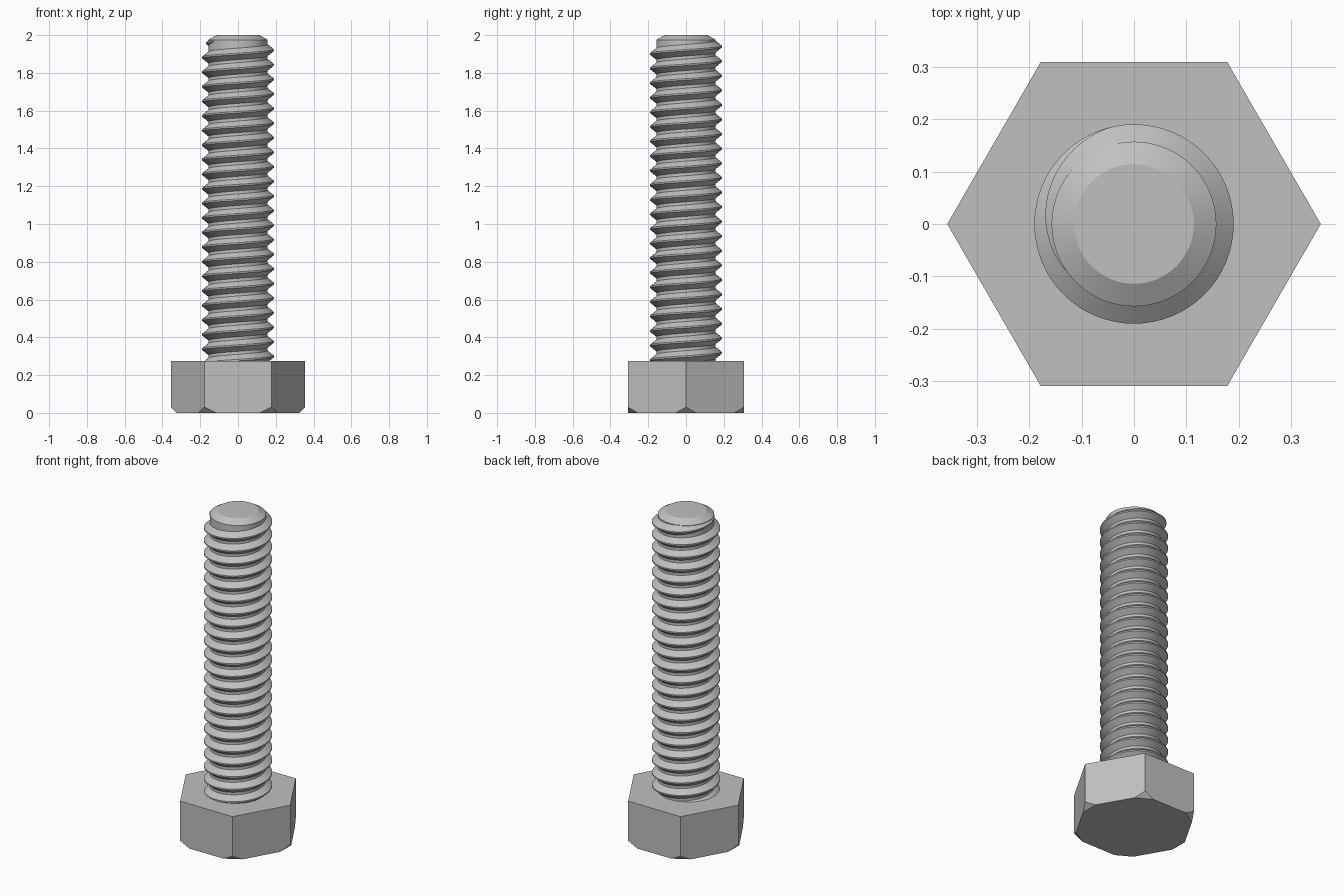
import bpy, bmesh
from math import sin, cos, pi, radians
from mathutils import Vector

cube = bpy.data.objects.get("Cube")
if cube:
    bpy.data.objects.remove(cube, do_unlink=True)

steel = bpy.data.materials.new("grey_steel")
steel.use_nodes = True
GREY = (0.53, 0.53, 0.53, 1)
steel.diffuse_color = GREY
steel.node_tree.nodes["Principled BSDF"].inputs["Base Color"].default_value = GREY


def finish(name, bm, smooth):
    """Turn a bmesh into a named steel object."""
    bmesh.ops.recalc_face_normals(bm, faces=bm.faces)
    mesh = bpy.data.meshes.new(name)
    bm.to_mesh(mesh)
    bm.free()
    mesh.materials.append(steel)
    obj = bpy.data.objects.new(name, mesh)
    bpy.context.collection.objects.link(obj)
    if smooth:
        bpy.ops.object.select_all(action='DESELECT')
        obj.select_set(True)
        bpy.context.view_layer.objects.active = obj
        bpy.ops.object.shade_smooth_by_angle(angle=radians(30))
    return obj


def skin(bm, rings, closed):
    """Join successive rings of vertices with quads and cap both ends."""
    n = len(rings[0])
    for a, b in zip(rings, rings[1:]):
        for i in range(n if closed else n - 1):
            j = (i + 1) % n
            bm.faces.new((a[i], a[j], b[j], b[i]))
    bm.faces.new(rings[0][::-1])
    bm.faces.new(rings[-1])


# Hexagonal head with its lower corners cut off
HEAD_R, HEAD_H, CUT_R = 0.356, 0.275, 0.325
bm = bmesh.new()
rings = [[bm.verts.new((HEAD_R * cos(k * pi / 3), HEAD_R * sin(k * pi / 3), z))
          for k in range(6)] for z in (0, HEAD_H)]
skin(bm, rings, True)
for k in range(6):
    c, s = cos(k * pi / 3), sin(k * pi / 3)
    cut = bmesh.ops.bisect_plane(
        bm, geom=bm.verts[:] + bm.edges[:] + bm.faces[:],
        plane_co=(CUT_R * c, CUT_R * s, 0), plane_no=Vector((c, s, -1)).normalized(),
        clear_outer=True)
    edges = [e for e in cut["geom_cut"] if isinstance(e, bmesh.types.BMEdge)]
    bmesh.ops.holes_fill(bm, edges=edges, sides=0)
finish("hex_head", bm, False)

# Shank core with a chamfered tip
CORE_R, SIDES = 0.157, 64
bm = bmesh.new()
rings = [[bm.verts.new((r * cos(2 * pi * k / SIDES), r * sin(2 * pi * k / SIDES), z))
          for k in range(SIDES)]
         for r, z in ((CORE_R, 0.2), (CORE_R, 1.975), (0.114, 2.0))]
skin(bm, rings, True)
finish("shank_core", bm, True)

# Right-handed thread, swept up a helix and fading out at the top
PITCH, CREST_R, CREST_Z = 0.0772, 0.19, 1.92
BASE_HALF, CREST_HALF = 0.031, 0.004
STEP = 2 * pi / SIDES
FADE_START, FADE_END = radians(105), radians(218)
angle = -22 * 2 * pi
bm = bmesh.new()
rings = []
while angle <= FADE_END:
    fade = min(1, (FADE_END - angle) / (FADE_END - FADE_START))
    z = CREST_Z + PITCH * angle / (2 * pi)
    top_r = CORE_R + (CREST_R - CORE_R) * fade
    base = CREST_HALF + (BASE_HALF - CREST_HALF) * fade
    profile = ((CORE_R - 0.003, -base - 0.002), (top_r, -CREST_HALF),
               (top_r, CREST_HALF), (CORE_R - 0.003, base + 0.002))
    rings.append([bm.verts.new((r * cos(angle), r * sin(angle), z + dz))
                  for r, dz in profile])
    angle += STEP
skin(bm, rings, True)
finish("screw_thread", bm, True)
